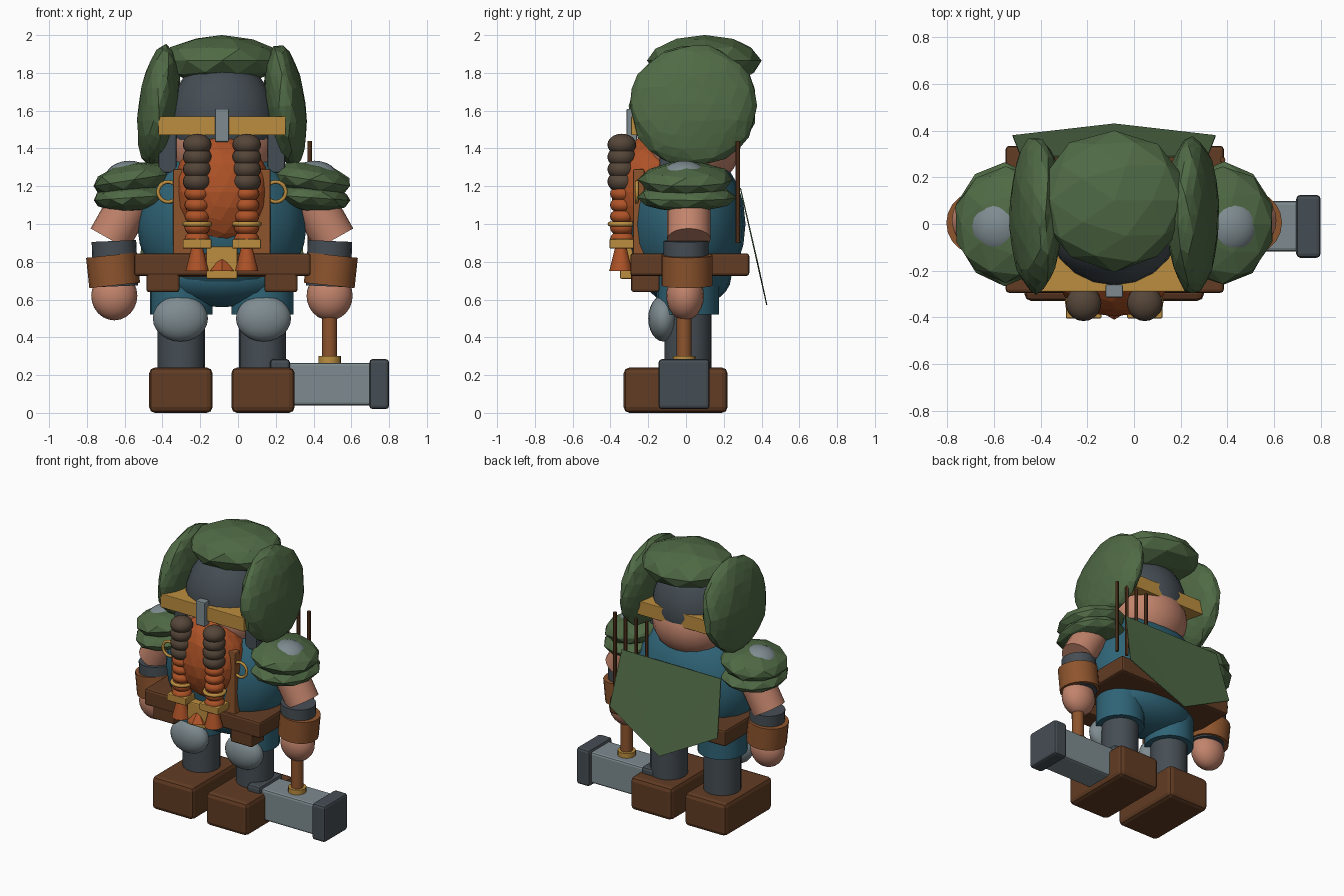
import bpy, bmesh, random
from math import radians
from mathutils import Vector, Euler

random.seed(4)
cube = bpy.data.objects.get("Cube")
if cube:
    bpy.data.objects.remove(cube, do_unlink=True)

AXIS = -0.085  # x of the figure's own centre line


def material(name, r, g, b):
    m = bpy.data.materials.new(name)
    m.use_nodes = True
    m.diffuse_color = (r, g, b, 1)
    m.node_tree.nodes["Principled BSDF"].inputs["Base Color"].default_value = (r, g, b, 1)
    return m


GREEN = material("moss green", 0.08, 0.145, 0.06)
BROWN = material("dark brown", 0.12, 0.045, 0.017)
ORANGE = material("ginger", 0.42, 0.085, 0.02)
SKIN = material("skin", 0.54, 0.23, 0.15)
LEATHER = material("leather", 0.27, 0.09, 0.027)
GOLD = material("gold", 0.5, 0.27, 0.05)
TEAL = material("teal", 0.028, 0.125, 0.18)
STEEL = material("light steel", 0.21, 0.26, 0.28)
IRON = material("dark iron", 0.06, 0.075, 0.088)
HAIR = material("umber braid", 0.09, 0.06, 0.04)


def finish(name, bm, mat, loc=(0, 0, 0), rot=None, smooth=True):
    mesh = bpy.data.meshes.new(name)
    bm.to_mesh(mesh)
    bm.free()
    mesh.materials.append(mat)
    ob = bpy.data.objects.new(name, mesh)
    bpy.context.collection.objects.link(ob)
    ob.location = Vector(loc) + Vector((AXIS, 0, 0))
    if rot:
        ob.rotation_euler = rot
    if smooth:
        bpy.ops.object.select_all(action='DESELECT')
        ob.select_set(True)
        bpy.context.view_layer.objects.active = ob
        bpy.ops.object.shade_smooth_by_angle(angle=radians(35))
    return ob


def box(name, mat, x, y, z, bevel=0.0):
    """Box from (min, max) pairs, with optional rounded edges."""
    bm = bmesh.new()
    bmesh.ops.create_cube(bm, size=1)
    bmesh.ops.scale(bm, vec=[p[1] - p[0] for p in (x, y, z)], verts=bm.verts)
    if bevel:
        bmesh.ops.bevel(bm, geom=bm.edges[:], offset=bevel, segments=2, profile=0.5, affect='EDGES')
    return finish(name, bm, mat, [sum(p) / 2 for p in (x, y, z)], smooth=False)


def ball(name, mat, loc, size, tilt=0.0):
    bm = bmesh.new()
    bmesh.ops.create_uvsphere(bm, u_segments=20, v_segments=12, radius=1)
    bmesh.ops.scale(bm, vec=size, verts=bm.verts)
    return finish(name, bm, mat, loc, Euler((0, radians(tilt), 0)))


def clump(name, mat, loc, size, tilt=0.0, detail=3, rough=0.03):
    """Faceted, slightly uneven blob."""
    bm = bmesh.new()
    bmesh.ops.create_icosphere(bm, subdivisions=detail, radius=1)
    for v in bm.verts:
        v.co *= 1 + random.uniform(-rough, rough)
    bmesh.ops.scale(bm, vec=size, verts=bm.verts)
    return finish(name, bm, mat, loc, Euler((0, radians(tilt), 0)), smooth=False)


def tube(name, mat, start, end, r1, r2=None, sides=20):
    a, b = Vector(start), Vector(end)
    bm = bmesh.new()
    bmesh.ops.create_cone(bm, cap_ends=True, segments=sides, radius1=r1,
                          radius2=r1 if r2 is None else r2, depth=(b - a).length)
    return finish(name, bm, mat, (a + b) / 2, (b - a).to_track_quat('Z', 'Y').to_euler())


def ring(name, mat, loc, radius, thick, rot=(0, 0, 0)):
    bpy.ops.mesh.primitive_torus_add(major_radius=radius, minor_radius=thick,
                                     major_segments=20, minor_segments=8,
                                     location=(loc[0] + AXIS, loc[1], loc[2]), rotation=rot)
    ob = bpy.context.object
    ob.name = name
    ob.data.materials.append(mat)
    bpy.ops.object.shade_smooth()


# Body, belt and apron
ball("torso", TEAL, (0, 0, 1.0), (0.45, 0.315, 0.42))
ball("hips", TEAL, (0, 0.01, 0.72), (0.37, 0.23, 0.16))
box("belt", BROWN, (-0.465, 0.47), (-0.295, 0.335), (0.725, 0.845), 0.015)
box("apron", LEATHER, (-0.258, 0.258), (-0.28, -0.22), (0.72, 1.29), 0.008)
box("buckle", GOLD, (-0.083, 0.083), (-0.35, -0.28), (0.71, 0.88), 0.008)
tube("beard_tip", ORANGE, (0, -0.335, 0.75), (0, -0.335, 0.83), 0.075, 0, 6)

# Head, helmet and beard
ball("head", SKIN, (0, 0.02, 1.42), (0.29, 0.27, 0.25))
ball("helmet_dome", IRON, (0, 0.01, 1.54), (0.29, 0.275, 0.33))
box("helmet_band", GOLD, (-0.337, 0.337), (-0.29, 0.27), (1.47, 1.57), 0.004)
box("nose_guard", STEEL, (-0.037, 0.037), (-0.315, -0.26), (1.435, 1.61), 0.006)
clump("beard", ORANGE, (0, -0.19, 1.17), (0.258, 0.205, 0.3), 0, 3, 0.015)
clump("hood_top", GREEN, (0, 0.1, 1.865), (0.32, 0.3, 0.135), 0, 2)

# Mirrored parts
for side, s in (("left", 1), ("right", -1)):
    def span(a, b):
        return sorted((a * s, b * s))

    # Legs
    box(side + "_boot", BROWN, span(0.05, 0.385), (-0.33, 0.22), (0, 0.24), 0.03)
    tube(side + "_leg", IRON, (0.215 * s, 0.01, 0.2), (0.215 * s, 0.01, 0.62), 0.125)
    tube(side + "_trouser", TEAL, (0.215 * s, 0.01, 0.52), (0.215 * s, 0.01, 0.73), 0.165)
    ball(side + "_knee_guard", STEEL, (0.22 * s, -0.12, 0.5), (0.146, 0.08, 0.122))
    box(side + "_pouch", BROWN, span(0.225, 0.4), (-0.29, -0.14), (0.64, 0.76), 0.012)

    # Hood flaps and cheek guards
    clump(side + "_hood_flap", GREEN, (0.335 * s, 0.04, 1.625), (0.107, 0.335, 0.325), -7 * s)
    box(side + "_cheek_guard", IRON, span(0.24, 0.335), (-0.14, 0.06), (1.27, 1.48), 0.01)

    # Shoulders
    clump(side + "_lower_shoulder", GREEN, (0.47 * s, 0, 1.14), (0.215, 0.265, 0.075), 4 * s, 2)
    clump(side + "_upper_shoulder", GREEN, (0.465 * s, 0, 1.235), (0.225, 0.25, 0.09), 9 * s, 2)
    ball(side + "_shoulder_stud", STEEL, (0.49 * s, -0.01, 1.24), (0.13, 0.13, 0.095))

    # Arms
    tube(side + "_upper_arm", SKIN, (0.46 * s, 0.015, 1.16), (0.595 * s, 0.015, 0.92), 0.115)
    tube(side + "_forearm", IRON, (0.572 * s, 0, 0.91), (0.562 * s, 0, 0.67), 0.118)
    tube(side + "_bracer", LEATHER, (0.585 * s, 0.005, 0.835), (0.568 * s, 0.005, 0.675), 0.135)
    ball(side + "_hand", SKIN, (0.57 * s, -0.005, 0.62), (0.122, 0.1, 0.13))

    # Apron ring and braids
    ring(side + "_apron_ring", GOLD, (0.285 * s, -0.26, 1.17), 0.053, 0.01, (radians(90), 0, 0))
    bx = 0.131 * s
    for i in range(4):
        ball(f"{side}_dark_braid_{i}", HAIR, (bx, -0.34, 1.42 - i * 0.065), (0.076, 0.076, 0.058))
    for i in range(5):
        ball(f"{side}_ginger_braid_{i}", ORANGE, (bx, -0.335, 1.16 - i * 0.06), (0.067, 0.067, 0.045))
    ring(side + "_braid_ring", GOLD, (bx, -0.335, 1.0), 0.067, 0.013)
    box(side + "_braid_clasp", GOLD, span(0.055, 0.207), (-0.405, -0.275), (0.87, 0.92), 0.006)
    tube(side + "_braid_tip", ORANGE, (bx, -0.345, 0.75), (bx, -0.345, 0.875), 0.062, 0.03, 12)

# Cape: a pointed sheet hanging from the upper back
bm = bmesh.new()
outline = [(0.4, 0.285, 1.19), (-0.4, 0.285, 1.19), (-0.435, 0.375, 0.8),
           (0, 0.425, 0.57), (0.435, 0.375, 0.8)]
bm.faces.new([bm.verts.new(p) for p in outline])
bmesh.ops.triangulate(bm, faces=bm.faces[:])
cape = finish("cape", bm, GREEN, smooth=False)
cape.modifiers.new("thickness", 'SOLIDIFY').thickness = 0.006

# Rods carried on the back
for i in range(4):
    x = 0.465 - i * 0.085
    tube(f"back_rod_{i}", BROWN, (x, 0.275, 0.9), (x, 0.275, 1.44), 0.012, sides=8)

# Hammer resting head-down under the left hand
hx, hy = 0.57, -0.01
tube("hammer_handle", LEATHER, (hx, hy, 0.25), (hx, hy, 0.62), 0.04)
tube("hammer_collar", GOLD, (hx, hy, 0.25), (hx, hy, 0.3), 0.06)
box("hammer_head", STEEL, (hx - 0.24, hx + 0.24), (hy - 0.108, hy + 0.108), (0.04, 0.265), 0.015)
for side, s in (("outer", 1), ("inner", -1)):
    ends = sorted((hx + 0.21 * s, hx + 0.315 * s))
    box(side + "_hammer_cap", IRON, ends, (hy - 0.135, hy + 0.135), (0.02, 0.285), 0.018)
